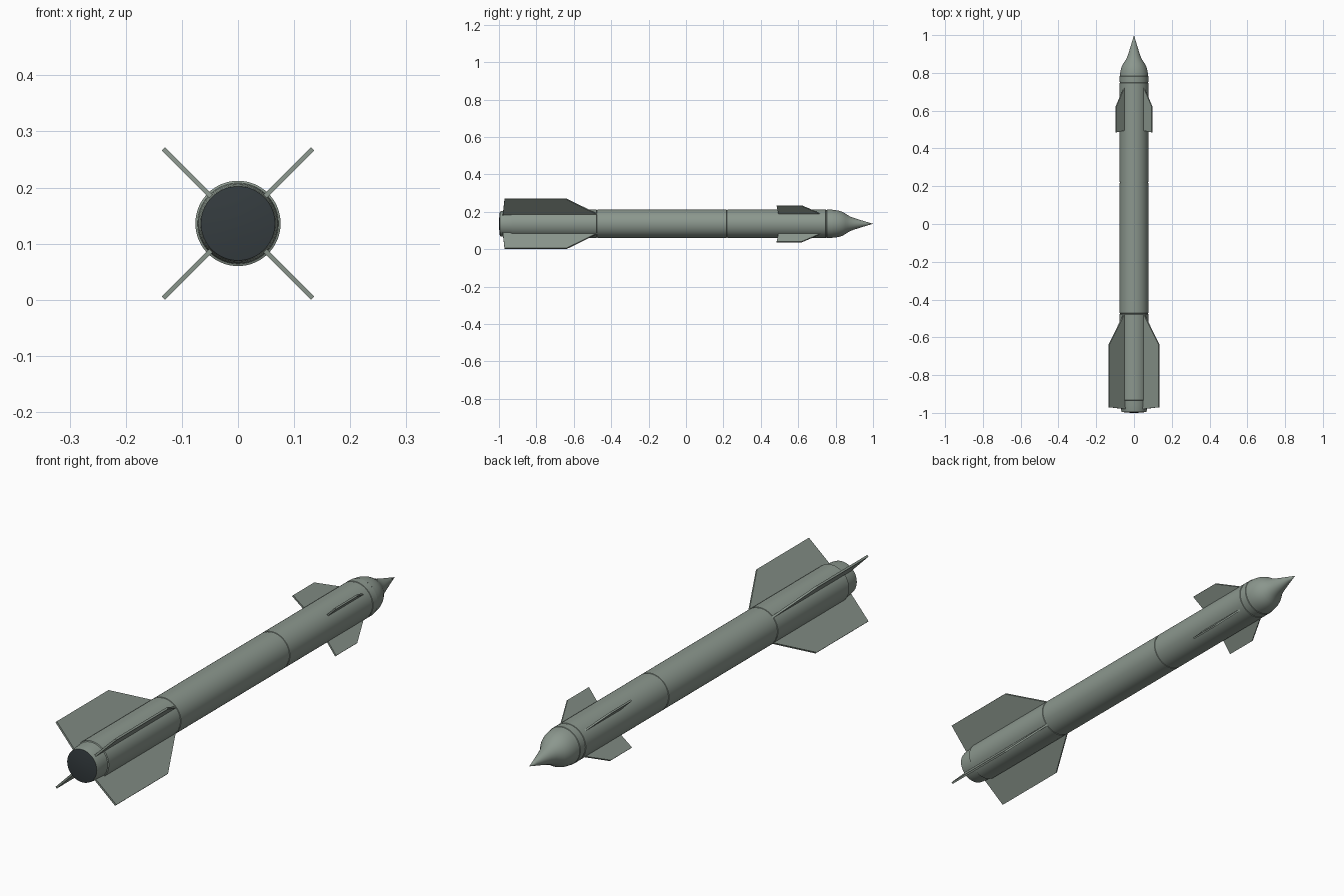
import bpy, bmesh, math
from mathutils import Matrix, Vector

if "Cube" in bpy.data.objects:
    bpy.data.objects.remove(bpy.data.objects["Cube"])

AXIS_Z = 0.136   # height of the body centreline
R = 0.076        # body radius


def material(name, color):
    m = bpy.data.materials.new(name)
    m.diffuse_color = (*color, 1)
    m.use_nodes = True
    m.node_tree.nodes["Principled BSDF"].inputs["Base Color"].default_value = m.diffuse_color
    return m


GREEN = material("grey_green", (0.26, 0.31, 0.27))
DARK = material("dark_grey", (0.035, 0.045, 0.05))


def finish(name, bm, mat, angle=30):
    bmesh.ops.remove_doubles(bm, verts=bm.verts, dist=1e-5)
    bmesh.ops.recalc_face_normals(bm, faces=bm.faces)
    me = bpy.data.meshes.new(name)
    bm.to_mesh(me)
    bm.free()
    me.materials.append(mat)
    ob = bpy.data.objects.new(name, me)
    ob.location.z = AXIS_Z
    bpy.context.collection.objects.link(ob)
    bpy.ops.object.select_all(action='DESELECT')
    ob.select_set(True)
    bpy.context.view_layer.objects.active = ob
    bpy.ops.object.shade_smooth_by_angle(angle=math.radians(angle))
    return ob


def lathe(name, profile, mat, steps=64):
    """Spin (y, radius) points around the y axis."""
    bm = bmesh.new()
    vs = [bm.verts.new((r, y, 0)) for y, r in profile]
    es = [bm.edges.new(p) for p in zip(vs, vs[1:])]
    bmesh.ops.spin(bm, geom=vs + es, cent=(0, 0, 0), axis=(0, 1, 0),
                   angle=math.tau, steps=steps)
    return finish(name, bm, mat)


def fins(name, outline, thick):
    """Four plates in an X, outline given as (y, distance from axis)."""
    bm = bmesh.new()
    for i in range(4):
        rot = Matrix.Rotation(math.radians(45 + 90 * i), 3, 'Y')
        sides = [[bm.verts.new(rot @ Vector((r, y, s * thick / 2)))
                  for y, r in outline] for s in (-1, 1)]
        a, b = sides
        bm.faces.new(a)
        bm.faces.new(b[::-1])
        n = len(outline)
        for k in range(n):
            j = (k + 1) % n
            bm.faces.new((a[k], a[j], b[j], b[k]))
    return finish(name, bm, mat=GREEN)


# body tube with panel-seam grooves and a tapered tail
body = [(-0.995, 0.066), (-0.985, 0.068), (-0.96, 0.0705), (-0.934, 0.072), (-0.932, R)]
for y in (-0.475, 0.22, 0.75):
    body += [(y - 0.003, R), (y - 0.002, R - 0.002),
             (y + 0.002, R - 0.002), (y + 0.003, R)]
body += [(0.782, R), (0.784, 0.074)]
lathe("body", body, GREEN)

# nose: rounded shoulder flowing into a slim spike
lathe("nose_cone", [(0.784, 0.0745), (0.80, 0.073), (0.82, 0.0695), (0.838, 0.063),
                    (0.852, 0.055), (0.865, 0.046), (0.88, 0.038), (0.90, 0.0305),
                    (0.93, 0.021), (0.965, 0.0105), (1.0, 0)], GREEN)

# dark engine end cap, slightly domed
lathe("engine_cap", [(-0.995, 0.066), (-0.9965, 0.055), (-0.998, 0.04),
                     (-0.9995, 0.02), (-1.0, 0)], DARK)

# tail fins and forward fins
fins("tail_fins", [(-0.98, 0.066), (-0.97, 0.188), (-0.64, 0.188), (-0.47, 0.07)], 0.008)
fins("forward_fins", [(0.495, 0.07), (0.485, 0.136), (0.62, 0.136), (0.73, 0.07)], 0.007)
